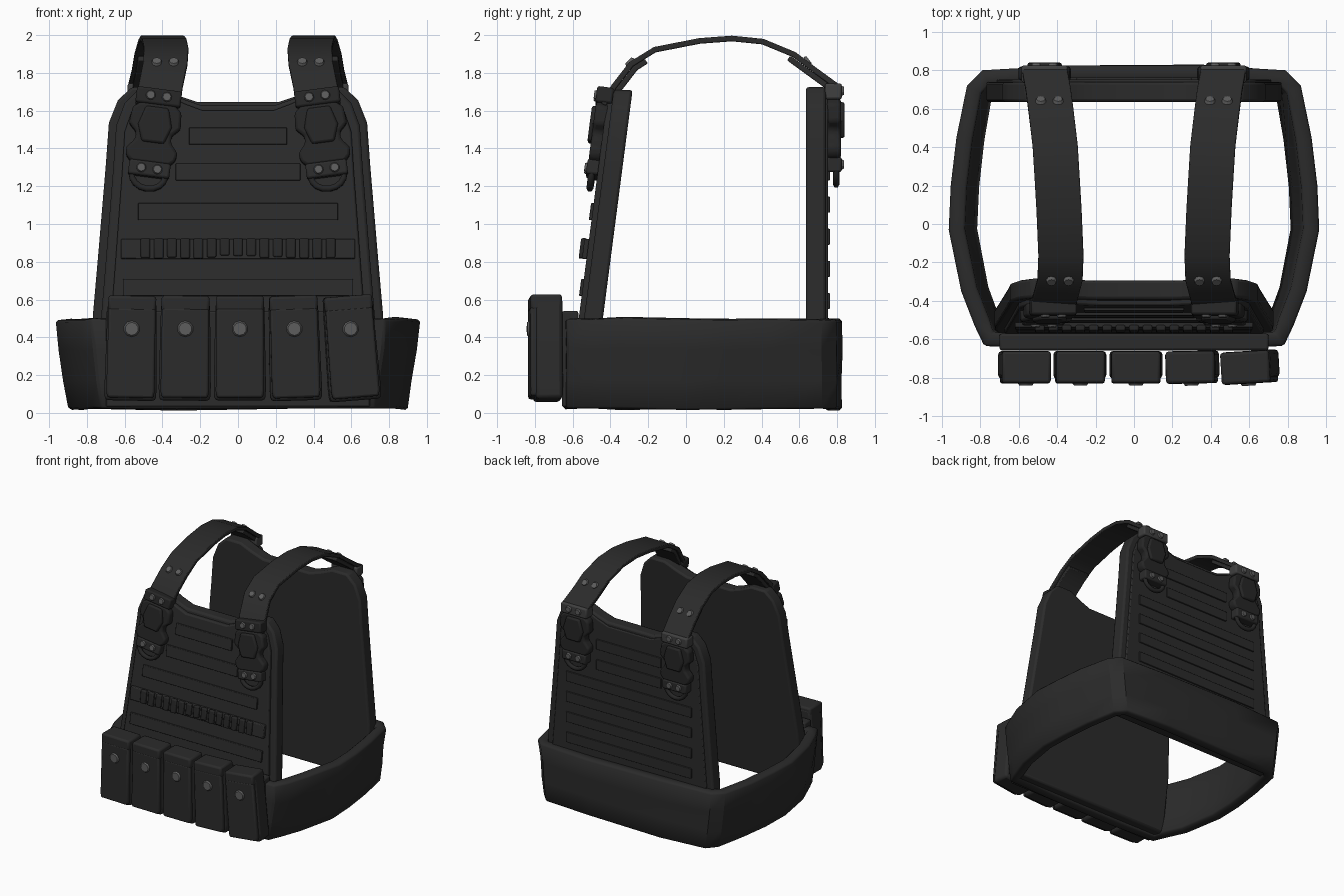
import bpy, bmesh, math, random
from mathutils import Matrix, Vector

random.seed(4)
if "Cube" in bpy.data.objects:
    bpy.data.objects.remove(bpy.data.objects["Cube"], do_unlink=True)


def material(name, r, g, b):
    m = bpy.data.materials.new(name)
    m.use_nodes = True
    m.diffuse_color = (r, g, b, 1)
    bsdf = m.node_tree.nodes["Principled BSDF"]
    bsdf.inputs["Base Color"].default_value = (r, g, b, 1)
    bsdf.inputs["Roughness"].default_value = 0.8
    return m


FABRIC = material("black fabric", 0.024, 0.024, 0.024)
PLASTIC = material("black plastic", 0.019, 0.019, 0.019)
METAL = material("worn grey metal", 0.11, 0.11, 0.11)
LOOP = material("dark grey webbing", 0.05, 0.05, 0.05)
meshes = []


def finish(name, bm, mat, bevel=0.0, matrix=None):
    """Turn a bmesh into a named object with an optional bevel."""
    bmesh.ops.recalc_face_normals(bm, faces=bm.faces)
    me = bpy.data.meshes.new(name)
    bm.to_mesh(me)
    bm.free()
    me.materials.append(mat)
    ob = bpy.data.objects.new(name, me)
    bpy.context.collection.objects.link(ob)
    if matrix:
        ob.matrix_world = matrix
    if bevel:
        mod = ob.modifiers.new("bevel", "BEVEL")
        mod.width = bevel
        mod.segments = 2
        mod.limit_method = "ANGLE"
        mod.angle_limit = math.radians(40)
    meshes.append(ob)
    return ob


def prism(name, outline, y0, y1, mat, bevel=0.0, matrix=None, slope=0.0):
    """Extrude an x-z outline along y; slope leans it backwards with height."""
    bm = bmesh.new()
    face = bm.faces.new([bm.verts.new((x, y0, z)) for x, z in outline])
    ext = bmesh.ops.extrude_face_region(bm, geom=[face])
    for v in ext["geom"]:
        if isinstance(v, bmesh.types.BMVert):
            v.co.y = y1
    for v in bm.verts:
        v.co.y += slope * v.co.z
    return finish(name, bm, mat, bevel, matrix)


def box(name, x0, x1, y0, y1, z0, z1, mat, bevel=0.0, matrix=None, slope=0.0):
    return prism(name, [(x0, z0), (x1, z0), (x1, z1), (x0, z1)],
                 y0, y1, mat, bevel, matrix, slope)


def mirrored(half):
    return half + [(-x, z) for x, z in reversed(half)]


def rivet(name, matrix, radius):
    """Flat round stud whose axis is the local y direction."""
    bm = bmesh.new()
    bmesh.ops.create_cone(bm, cap_ends=True, segments=10, radius1=radius,
                          radius2=radius * 0.75, depth=0.016)
    return finish(name, bm, METAL, 0, matrix @ Matrix.Rotation(math.pi / 2, 4, "X"))


# Front and back carrier panels, each with a raised cover layer
half = [(0.2, 1.63), (0.3, 1.665), (0.4, 1.71), (0.53, 1.71), (0.6, 1.64),
        (0.645, 1.52), (0.66, 1.3), (0.7, 0.8), (0.725, 0.5), (0.72, 0.04)]
cover = [(x * 0.93, z - 0.03) for x, z in half[:-1]] + [(0.66, 0.1)]
SLOPE = 0.13
FRONT, BACK = -0.605, 0.74


def wide(outline, up=0.0):
    return [(x * 1.06, z + up) for x, z in outline]


prism("front_panel", mirrored(half), FRONT, FRONT + 0.1, FABRIC, 0.015, slope=SLOPE)
prism("front_cover", mirrored(cover), FRONT - 0.028, FRONT + 0.02, FABRIC, 0.01, slope=SLOPE)
prism("back_panel", mirrored(wide(half, 0.015)), 0.635, BACK, FABRIC, 0.015)
prism("back_cover", mirrored(wide(cover, 0.015)), BACK - 0.02, BACK + 0.012, FABRIC, 0.008)

# Rows of load webbing
for z, w in [(1.42, 0.26), (1.23, 0.33), (1.02, 0.53), (0.62, 0.61)]:
    box("front_webbing", -w, w, FRONT - 0.042, FRONT - 0.02, z, z + 0.09,
        FABRIC, 0.004, slope=SLOPE)
for z in [1.4, 1.23, 1.06, 0.89, 0.72, 0.55]:
    w = 0.3 if z > 1.2 else 0.58
    box("back_webbing", -w, w, BACK, BACK + 0.022, z, z + 0.085, FABRIC, 0.004)

# Elastic cartridge band
box("loop_band", -0.62, 0.62, FRONT - 0.052, FRONT - 0.02, 0.815, 0.92,
    FABRIC, 0.006, slope=SLOPE)
for i in range(15):
    x = -0.49 + i * 0.07
    box("elastic_loop", x - 0.025, x + 0.025, FRONT - 0.07, FRONT - 0.04,
        0.825 + random.uniform(-0.01, 0.01), 0.925, PLASTIC, 0.008, slope=SLOPE)

# Waist belt: a closed band, narrower towards the bottom
right_side = [(0.35, -0.65), (0.78, -0.635), (0.83, -0.53), (0.9, -0.35), (0.965, -0.03),
              (0.955, 0.2), (0.925, 0.45), (0.87, 0.72), (0.79, 0.8), (0.35, 0.825)]
plan = right_side + [(-x, y) for x, y in reversed(right_side)]
bm = bmesh.new()
rings = []
for t in (0, 0.33, 0.67, 1):
    ring = []
    for x, y in plan:
        wob = random.uniform(-0.008, 0.008) if 0 < t < 1 else 0
        k = 0.93 + 0.07 * t
        z = 0.02 + 0.475 * t + random.uniform(-0.008, 0.005)
        ring.append(bm.verts.new((x * k + wob, y + wob * 0.6, z)))
    rings.append(ring)
n = len(plan)
for a, b in zip(rings, rings[1:]):
    for i in range(n):
        j = (i + 1) % n
        bm.faces.new((a[i], a[j], b[j], b[i]))
belt = finish("waist_belt", bm, FABRIC)
solid = belt.modifiers.new("thickness", "SOLIDIFY")
solid.thickness = 0.085
solid.offset = -1
edge = belt.modifiers.new("bevel", "BEVEL")
edge.width = 0.012
edge.limit_method = "ANGLE"
edge.angle_limit = math.radians(60)
box("front_flap", -0.7, 0.7, -0.657, -0.57, 0.03, 0.54, FABRIC, 0.012)

# Row of five magazine pouches with lids and snap studs
for x, lean, turn in [(-0.565, 0.02, 0.0), (-0.28, 0.01, 0.0), (0.01, 0.0, 0.0),
                      (0.3, -0.03, 0.02), (0.6, -0.08, 0.06)]:
    m = (Matrix.Translation((x, -0.745, 0.335)) @ Matrix.Rotation(turn, 4, "Z")
         @ Matrix.Rotation(lean, 4, "Y"))
    body = [(0.135, -0.27), (0.138, -0.2), (0.13, 0.22), (0.122, 0.27)]
    prism("pouch_body", mirrored(body), -0.06, 0.085, FABRIC, 0.02, m)
    prism("pouch_flap", mirrored([(0.122, -0.255), (0.128, -0.22), (0.124, 0.22)]),
          -0.085, -0.03, FABRIC, 0.012, m)
    box("pouch_lid", -0.127, 0.127, -0.083, 0.083, 0.2, 0.285, FABRIC, 0.015, m)
    rivet("pouch_stud", m @ Matrix.Translation((0, -0.088, 0.11)), 0.046)

# Shoulder straps: (centre x, y, z) along the outer surface, front to back
path = [(0.425, -0.45, 1.64), (0.41, -0.395, 1.735), (0.385, -0.3, 1.857),
        (0.38, -0.17, 1.937), (0.39, 0.07, 1.984), (0.4, 0.243, 1.997),
        (0.41, 0.41, 1.98), (0.43, 0.58, 1.91), (0.445, 0.7, 1.82), (0.465, 0.81, 1.74)]


def ribbon(name, pts, side, width, thick, drop, mat):
    """Sweep a flat strip along the path, dropped inwards by an amount."""
    bm = bmesh.new()
    rows = []
    for i, p in enumerate(pts):
        a, b = pts[max(i - 1, 0)], pts[min(i + 1, len(pts) - 1)]
        normal = Vector((0, a[2] - b[2], b[1] - a[1])).normalized()
        c = Vector((p[0] * side, p[1], p[2])) - normal * drop
        offs = [(s, d) for s, d in ((-1, 0), (1, 0), (1, 1), (-1, 1))]
        rows.append([bm.verts.new(c + Vector((s * width / 2, 0, 0)) - normal * d * thick)
                     for s, d in offs])
    for a, b in zip(rows, rows[1:]):
        for i in range(4):
            j = (i + 1) % 4
            bm.faces.new((a[i], a[j], b[j], b[i]))
    bm.faces.new(rows[0])
    bm.faces.new(rows[-1])
    return finish(name, bm, mat, 0.006)


def buckle(m, loop_mat):
    """Side-release buckle hanging from the local origin, facing local -y."""
    box("buckle_loop", -0.12, 0.12, -0.06, 0.03, -0.045, 0.04, loop_mat, 0.012, m)
    shape = [(0.09, -0.04), (0.13, -0.07), (0.138, -0.16), (0.095, -0.2), (0.095, -0.24),
             (0.138, -0.29), (0.13, -0.335), (0.1, -0.36)]
    prism("buckle_body", mirrored(shape), -0.055, 0.02, PLASTIC, 0.015, m)
    prism("buckle_tongue", mirrored([(0.06, -0.06), (0.09, -0.16), (0.06, -0.25)]),
          -0.075, -0.04, PLASTIC, 0.012, m)
    box("buckle_tab", -0.11, 0.11, -0.06, 0.02, -0.43, -0.35, FABRIC, 0.012, m)
    for x in (-0.043, 0.043):
        for z in (0, -0.39):
            rivet("buckle_rivet", m @ Matrix.Translation((x, -0.064, z)), 0.028)
    # Half-round ring below the tab
    cu = bpy.data.curves.new("buckle_ring", "CURVE")
    cu.dimensions = "3D"
    cu.bevel_depth = 0.018
    cu.bevel_resolution = 1
    cu.use_fill_caps = True
    sp = cu.splines.new("POLY")
    sp.points.add(8)
    for i, p in enumerate(sp.points):
        a = math.pi * i / 8
        p.co = (0.09 * math.cos(a), -0.03, -0.42 - 0.075 * math.sin(a), 1)
    cu.materials.append(PLASTIC)
    ob = bpy.data.objects.new("buckle_ring", cu)
    bpy.context.collection.objects.link(ob)
    ob.matrix_world = m


for side in (1, -1):
    ribbon("shoulder_strap", path, side, 0.235, 0.03, 0, FABRIC)
    ribbon("front_strap_tail", path[:3] + [(0.383, -0.235, 1.9)], side, 0.2, 0.03, 0.03, FABRIC)
    ribbon("back_strap_tail", [(0.43, 0.57, 1.915)] + path[8:], side, 0.2, 0.03, 0.03, FABRIC)
    front = (Matrix.Translation((0.42 * side, -0.415, 1.67))
             @ Matrix.Rotation(-0.13 * side, 4, "Y") @ Matrix.Rotation(-SLOPE, 4, "X"))
    buckle(front, PLASTIC)
    rear = Matrix.Translation((0.465 * side, 0.765, 1.705)) @ Matrix.Rotation(math.pi, 4, "Z")
    buckle(rear, LOOP)
    # Rivet pairs on the strap ends
    for x, y, z, tilt in [(0.385, -0.3, 1.86, -0.8), (0.44, 0.645, 1.865, 0.65)]:
        for dx in (-0.045, 0.045):
            m = Matrix.Translation((x * side + dx, y, z))
            aim = tilt if y > 0 else -tilt
            turn = Matrix.Rotation(-aim if y < 0 else aim - math.pi, 4, "X")
            rivet("strap_rivet", m @ turn, 0.03)

# Smooth shading that keeps the sharp edges
bpy.ops.object.select_all(action="DESELECT")
for ob in meshes:
    ob.select_set(True)
bpy.context.view_layer.objects.active = meshes[0]
bpy.ops.object.shade_smooth_by_angle(angle=math.radians(30))
